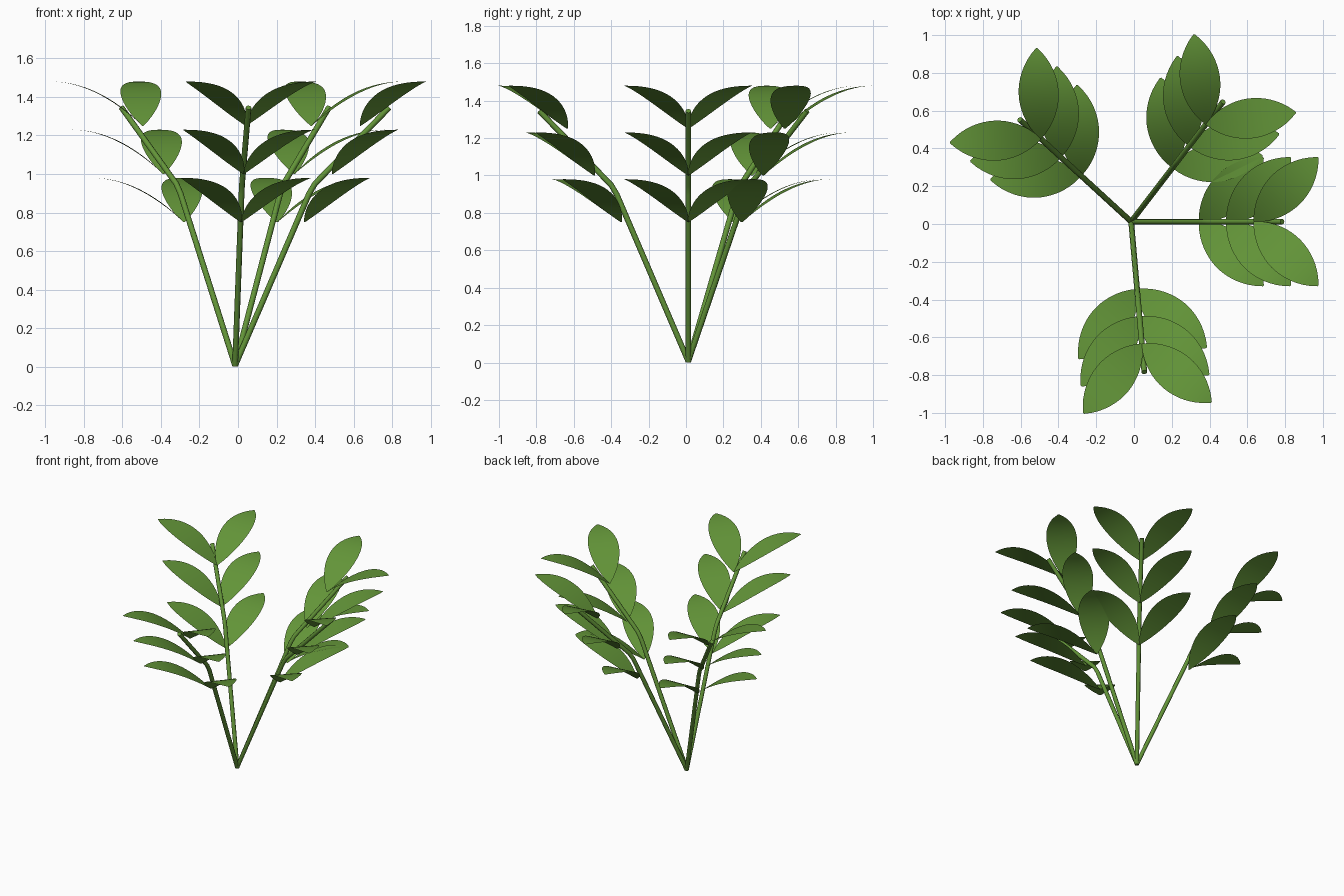
import bpy, bmesh, math
from mathutils import Vector, Matrix

if "Cube" in bpy.data.objects:
    bpy.data.objects.remove(bpy.data.objects["Cube"])

green = bpy.data.materials.new("leaf green")
green.diffuse_color = (0.125, 0.30, 0.04, 1)
green.use_nodes = True
green.node_tree.nodes["Principled BSDF"].inputs["Base Color"].default_value = green.diffuse_color

CENTRE = Vector((-0.015, 0.0125, 0))
GOLDEN = math.radians(137.5)
LEAF_LEN, LEAF_RISE, LEAF_HALF = 0.48, 0.23, 0.106


def finish(name, bm, matrix):
    bm.transform(matrix)
    bmesh.ops.recalc_face_normals(bm, faces=bm.faces) if name.startswith("stem") else None
    me = bpy.data.meshes.new(name)
    bm.to_mesh(me)
    bm.free()
    me.materials.append(green)
    ob = bpy.data.objects.new(name, me)
    bpy.context.collection.objects.link(ob)
    bpy.context.view_layer.objects.active = ob
    ob.select_set(True)
    bpy.ops.object.shade_smooth_by_angle(angle=math.radians(50))
    ob.select_set(False)


def stem(name, matrix, radius=0.015, sides=8):
    # tube swept along a bent path in the xz plane
    path = [Vector(p) for p in ((0, 0, 0.006), (0.385, 0, 0.90),
                                (0.415, 0, 0.95), (0.80, 0, 1.345))]
    bm = bmesh.new()
    rings = []
    for i, p in enumerate(path):
        t = (path[min(i + 1, 3)] - path[max(i - 1, 0)]).normalized()
        side = Vector((0, 1, 0))
        up = t.cross(side)
        rings.append([bm.verts.new(p + radius * (math.cos(a) * side + math.sin(a) * up))
                      for a in (2 * math.pi * k / sides for k in range(sides))])
    for a, b in zip(rings, rings[1:]):
        for k in range(sides):
            n = (k + 1) % sides
            bm.faces.new((a[k], a[n], b[n], b[k]))
    bm.faces.new(rings[0])
    bm.faces.new(rings[-1])
    finish(name, bm, matrix)


def leaf(name, matrix, steps=16):
    # thin arching blade, pointed at both ends, rising and levelling out
    bm = bmesh.new()
    rows = []
    for i in range(steps + 1):
        s = i / steps
        w = LEAF_HALF * (4 * s * (1 - s)) ** 0.85
        x, z = LEAF_LEN * s, LEAF_RISE * (1 - (1 - s) ** 2)
        w = max(w, 0.004)
        rows.append([bm.verts.new((x, w * v, z)) for v in (-1, 0, 1)])
    for a, b in zip(rows, rows[1:]):
        for k in (0, 1):
            bm.faces.new((a[k], b[k], b[k + 1], a[k + 1]))
    finish(name, bm, matrix)


# four stems fanned by the golden angle, each with three pairs of leaves
for i in range(4):
    turn = Matrix.Translation(CENTRE) @ Matrix.Rotation(i * GOLDEN, 4, 'Z')
    stem(f"stem_{i + 1}", turn)
    for j in range(3):
        base = Matrix.Translation((0.36 + 0.145 * j, 0, 0.75 + 0.25 * j))
        for label, sign in (("left", 1), ("right", -1)):
            spread = Matrix.Rotation(sign * math.radians(45), 4, 'Z')
            leaf(f"leaf_{i + 1}_{j + 1}_{label}", turn @ base @ spread)
